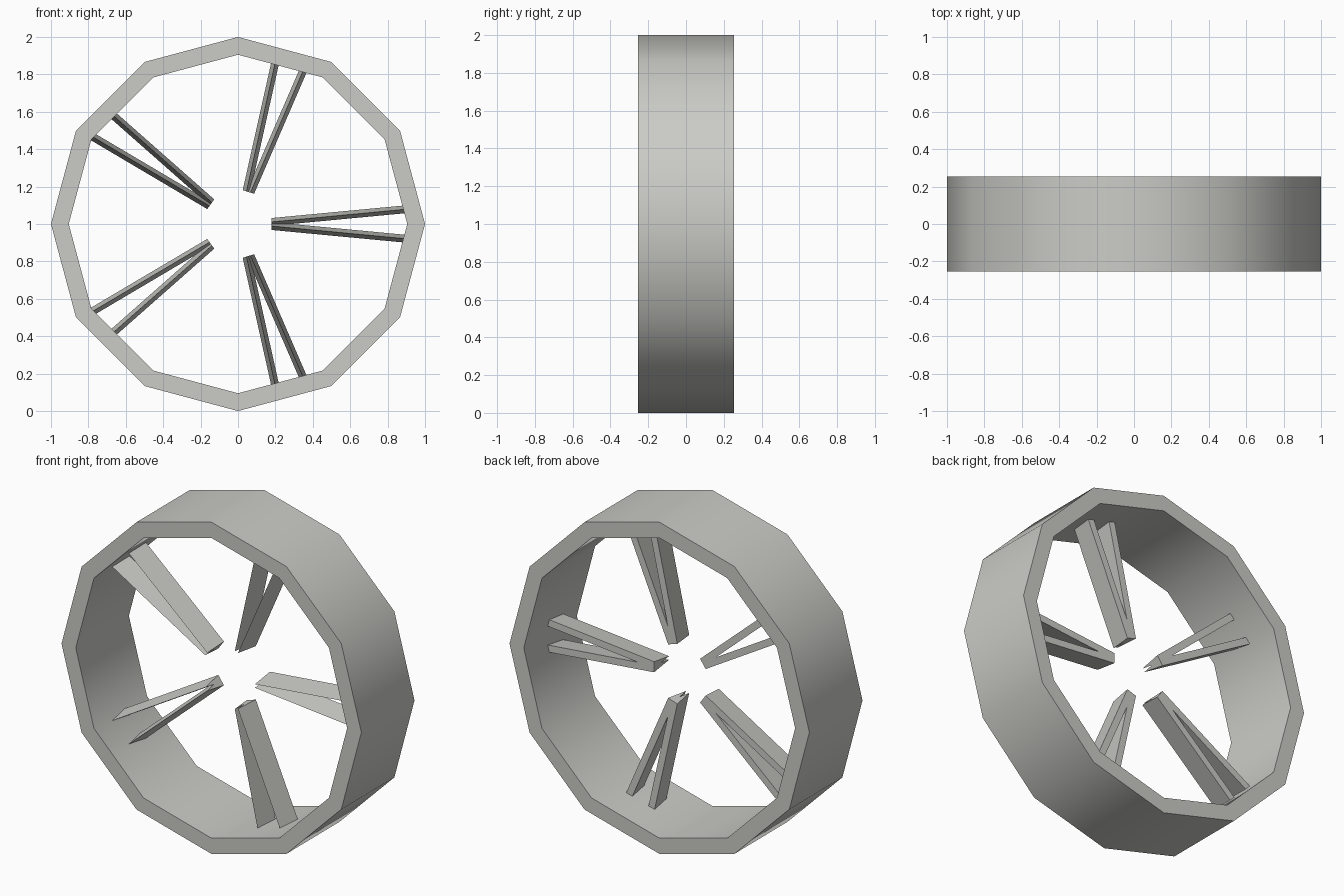
import bpy, bmesh, math
from mathutils import Matrix, Vector

if "Cube" in bpy.data.objects:
    bpy.data.objects.remove(bpy.data.objects["Cube"])

grey = bpy.data.materials.new("warm_grey")
grey.diffuse_color = (0.6, 0.6, 0.57, 1)
grey.use_nodes = True
grey.node_tree.nodes["Principled BSDF"].inputs["Base Color"].default_value = grey.diffuse_color


def make_object(name, bm):
    bmesh.ops.recalc_face_normals(bm, faces=bm.faces)
    mesh = bpy.data.meshes.new(name)
    bm.to_mesh(mesh)
    bm.free()
    mesh.materials.append(grey)
    obj = bpy.data.objects.new(name, mesh)
    bpy.context.collection.objects.link(obj)
    return obj


# Twelve-sided rim: a rectangular section swept round the axle
SIDES, OUTER, INNER, HALF = 12, 1.0, 0.905, 0.253
bm = bmesh.new()
sections = []
for i in range(SIDES):
    a = math.tau * i / SIDES
    sections.append([bm.verts.new((r * math.cos(a), y, 1 + r * math.sin(a)))
                     for r, y in ((OUTER, -HALF), (OUTER, HALF), (INNER, HALF), (INNER, -HALF))])
for i in range(SIDES):
    s, t = sections[i], sections[(i + 1) % SIDES]
    for k in range(4):
        n = (k + 1) % 4
        bm.faces.new((s[k], s[n], t[n], t[k]))
rim = make_object("wheel_rim", bm)
bpy.context.view_layer.objects.active = rim
rim.select_set(True)
bpy.ops.object.shade_smooth_by_angle(angle=math.radians(40))


# Triangular bar with its ridge to the front and flat base to the back
def add_bar(bm, start, end, turn):
    section = ((-0.095, 0.0), (0.047, 0.021), (0.047, -0.021))
    rings = []
    for x, z in (start, end):
        rings.append([bm.verts.new(turn @ Vector((x, y, z + dz)) + Vector((0, 0, 1)))
                      for y, dz in section])
    a, b = rings
    bm.faces.new(a)
    bm.faces.new(b)
    for k in range(3):
        n = (k + 1) % 3
        bm.faces.new((a[k], a[n], b[n], b[k]))


# Five V-shaped spoke pairs
for i in range(5):
    turn = Matrix.Rotation(-math.tau * i / 5, 3, 'Y')
    bm = bmesh.new()
    for side in (1, -1):
        add_bar(bm, (0.18, 0.011 * side), (0.92, 0.081 * side), turn)
    make_object(f"spoke_pair_{i + 1}", bm)
